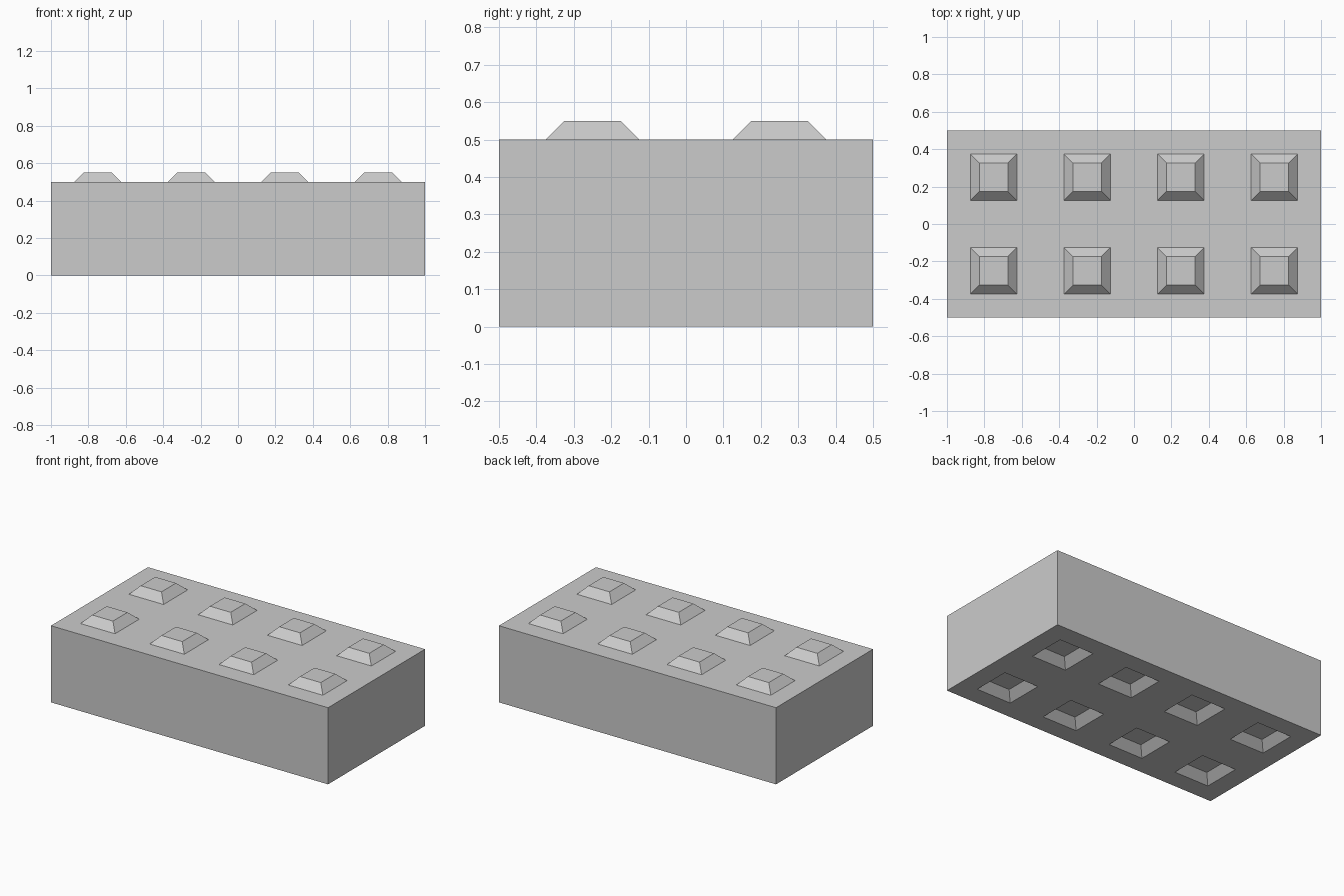
import bpy
import bmesh
from mathutils import Matrix

if "Cube" in bpy.data.objects:
    bpy.data.objects.remove(bpy.data.objects["Cube"])

LENGTH, WIDTH, HEIGHT = 2.0, 1.0, 0.5
MARGIN, BEVEL = 0.125, 0.05   # gap around each stud, stud slope and height

bm = bmesh.new()

# Footprint of 4 x 2 square cells, extruded to a closed block
bmesh.ops.create_grid(bm, x_segments=4, y_segments=2, size=0.5,
                      matrix=Matrix.Diagonal((LENGTH, WIDTH, 1, 1)))
ext = bmesh.ops.extrude_face_region(bm, geom=bm.faces[:], use_keep_orig=True)
top_verts = [g for g in ext["geom"] if isinstance(g, bmesh.types.BMVert)]
bmesh.ops.translate(bm, verts=top_verts, vec=(0, 0, HEIGHT))
bmesh.ops.recalc_face_normals(bm, faces=bm.faces[:])
bm.normal_update()


def tapered_cells(faces, depth):
    """Raise (or sink) a tapered square in the middle of every cell."""
    bmesh.ops.inset_individual(bm, faces=faces, thickness=MARGIN,
                               use_even_offset=True)
    bmesh.ops.inset_individual(bm, faces=faces, thickness=BEVEL, depth=depth,
                               use_even_offset=True)


# Studs on top, matching sockets underneath
top = [f for f in bm.faces if f.normal.z > 0.9]
bottom = [f for f in bm.faces if f.normal.z < -0.9]
tapered_cells(top, BEVEL)
tapered_cells(bottom, -BEVEL)

mesh = bpy.data.meshes.new("studded_block")
bm.to_mesh(mesh)
bm.free()
block = bpy.data.objects.new("studded_block", mesh)
bpy.context.collection.objects.link(block)
